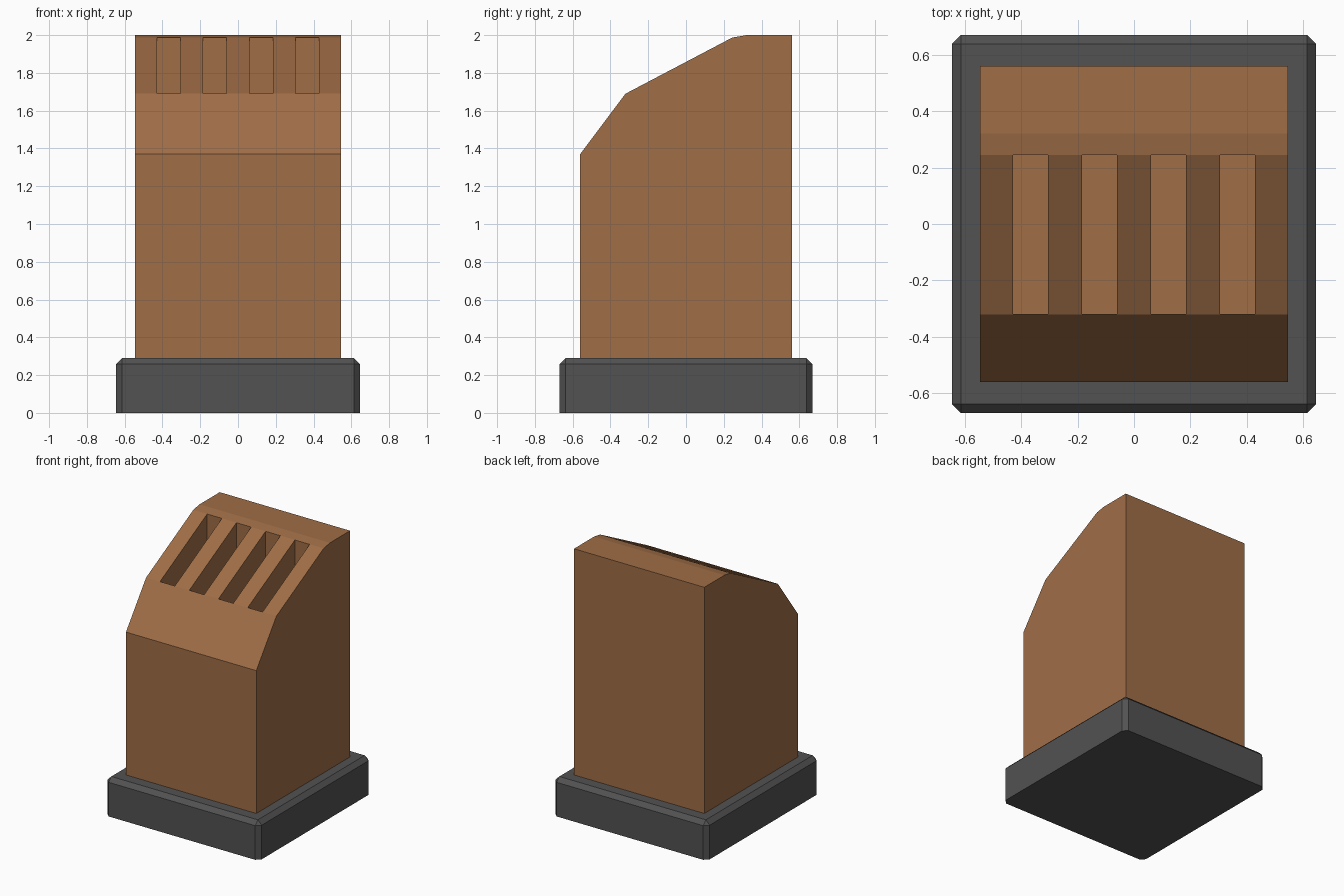
import bpy, bmesh

if "Cube" in bpy.data.objects:
    bpy.data.objects.remove(bpy.data.objects["Cube"])


def material(name, color):
    mat = bpy.data.materials.new(name)
    mat.diffuse_color = (*color, 1)
    mat.use_nodes = True
    mat.node_tree.nodes["Principled BSDF"].inputs["Base Color"].default_value = mat.diffuse_color
    return mat


def add_object(name, bm, mat=None):
    bmesh.ops.recalc_face_normals(bm, faces=bm.faces)
    mesh = bpy.data.meshes.new(name)
    bm.to_mesh(mesh)
    bm.free()
    obj = bpy.data.objects.new(name, mesh)
    bpy.context.collection.objects.link(obj)
    if mat:
        mesh.materials.append(mat)
    return obj


def add_box(bm, lo, hi):
    verts = bmesh.ops.create_cube(bm, size=1)["verts"]
    for v in verts:
        v.co = [(a + b) / 2 + c * (b - a) for a, b, c in zip(lo, hi, v.co)]


wood = material("wood", (0.35, 0.155, 0.062))
dark = material("dark_grey", (0.085, 0.085, 0.085))

# Base plinth: chamfered on the top and upright edges, sharp underneath
bm = bmesh.new()
add_box(bm, (-0.645, -0.67, 0), (0.645, 0.67, 0.29))
edges = [e for e in bm.edges if max(v.co.z for v in e.verts) > 0.1]
bmesh.ops.bevel(bm, geom=edges, offset=0.032, segments=1, affect='EDGES')
add_object("base", bm, dark)

# Block: side profile (y, z) extruded across x
profile = [(-0.56, 0.2), (-0.56, 1.37), (-0.32, 1.69), (0.245, 1.987),
           (0.32, 2.0), (0.56, 2.0), (0.56, 0.2)]
bm = bmesh.new()
face = bm.faces.new([bm.verts.new((-0.545, y, z)) for y, z in profile])
ext = bmesh.ops.extrude_face_region(bm, geom=[face])["geom"]
bmesh.ops.translate(bm, vec=(1.09, 0, 0),
                    verts=[g for g in ext if isinstance(g, bmesh.types.BMVert)])
block = add_object("block", bm, wood)

# Four upright slots cut down through the sloping top
bm = bmesh.new()
for x in (-0.367, -0.122, 0.122, 0.367):
    add_box(bm, (x - 0.062, -0.319, 1.2), (x + 0.062, 0.244, 2.2))
cutter = add_object("slot_cutter", bm, wood)
cutter.hide_render = True
cutter.hide_viewport = True
cut = block.modifiers.new("slots", 'BOOLEAN')
cut.operation = 'DIFFERENCE'
cut.solver = 'EXACT'
cut.object = cutter
